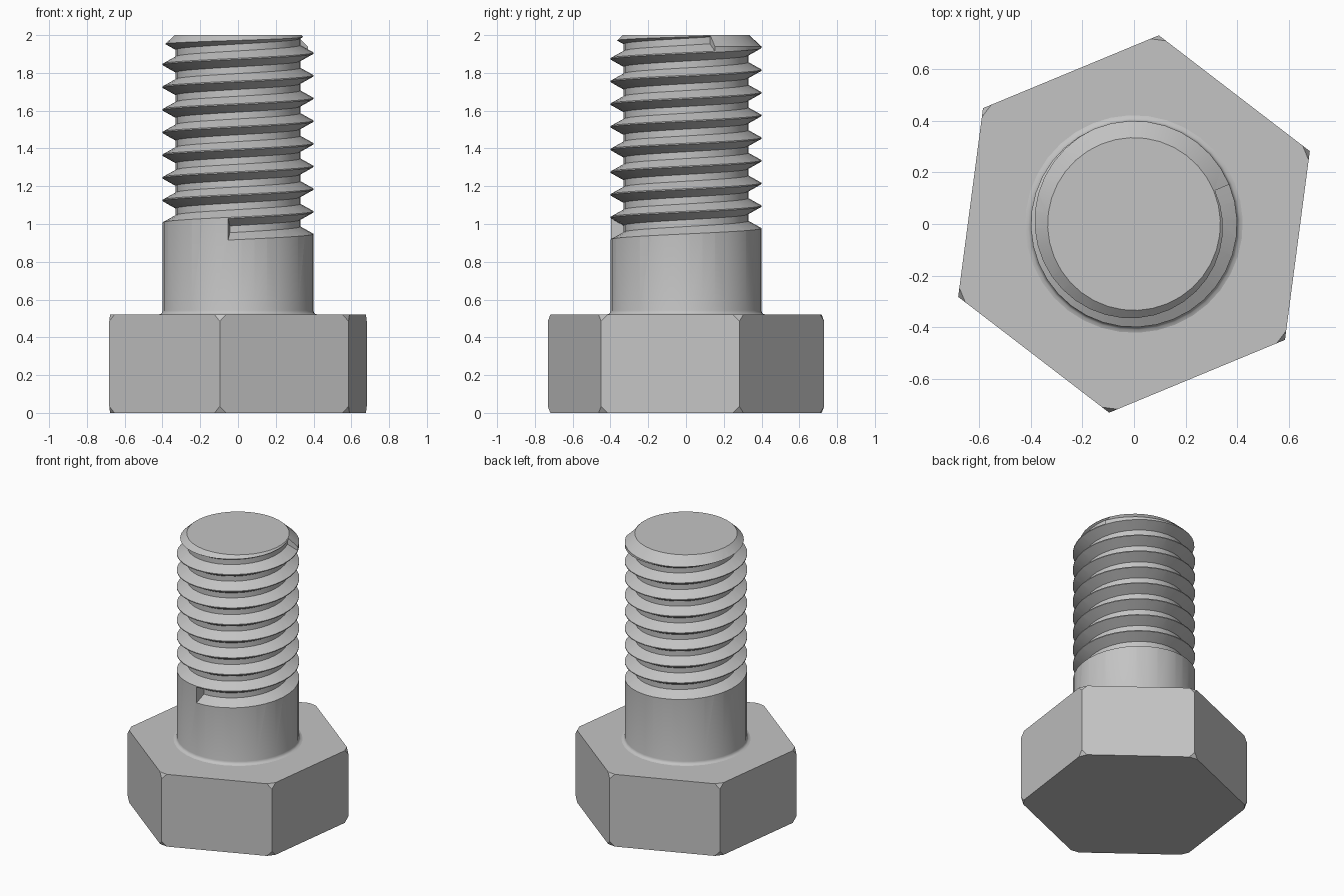
import bpy, bmesh
from math import sin, cos, radians

default = bpy.data.objects.get("Cube")
if default:
    bpy.data.objects.remove(default, do_unlink=True)

SEGMENTS = 36
STEP = 360 / SEGMENTS
START = -97.5          # angle where the thread groove begins
SWEEP = 3000           # total groove angle
PITCH = 0.12
HEAD_TOP = 0.52

steel = bpy.data.materials.new("grey_steel")
steel.use_nodes = True
GREY = (0.55, 0.55, 0.55, 1)
steel.diffuse_color = GREY
steel.node_tree.nodes["Principled BSDF"].inputs["Base Color"].default_value = GREY


def polar(r, degrees, z):
    a = radians(degrees)
    return (r * cos(a), r * sin(a), z)


def circle(r, z, sides, turn):
    return [polar(r, turn + i * 360 / sides, z) for i in range(sides)]


def loft(name, rings, corner_cut=0):
    """Skin a row of closed rings into a capped solid."""
    bm = bmesh.new()
    loops = [[bm.verts.new(p) for p in ring] for ring in rings]
    for a, b in zip(loops, loops[1:]):
        for i in range(len(a)):
            j = (i + 1) % len(a)
            bm.faces.new((a[i], a[j], b[j], b[i]))
    bm.faces.new(loops[0][::-1])
    bm.faces.new(loops[-1])
    if corner_cut:
        bmesh.ops.bevel(bm, geom=bm.verts[:], offset=corner_cut, offset_type='OFFSET',
                        segments=1, profile=0.5, affect='VERTICES')
    bmesh.ops.recalc_face_normals(bm, faces=bm.faces[:])
    mesh = bpy.data.meshes.new(name)
    bm.to_mesh(mesh)
    bm.free()
    mesh.materials.append(steel)
    obj = bpy.data.objects.new(name, mesh)
    bpy.context.collection.objects.link(obj)
    return obj


# Hexagonal head with clipped corners
head = loft("hex_head", [circle(0.738, z, 6, 22.5) for z in (0, HEAD_TOP)], corner_cut=0.035)

# Shank with a fillet at the head and a chamfered tip
profile = [(0.422, HEAD_TOP - 0.01), (0.422, HEAD_TOP), (0.41, HEAD_TOP + 0.004),
           (0.403, HEAD_TOP + 0.011), (0.4, HEAD_TOP + 0.022), (0.4, 1.94), (0.335, 2)]
shank = loft("threaded_shank", [circle(r, z, SEGMENTS, START) for r, z in profile])

# Helical groove cutter: flat root, sloping flanks
section = [(0.33, -0.018), (0.404, -0.0592), (0.43, -0.0592),
           (0.43, 0.0592), (0.404, 0.0592), (0.33, 0.018)]
rings = []
for i in range(round(SWEEP / STEP) + 1):
    angle = i * STEP
    middle = 0.972 + PITCH * angle / 360
    rings.append([polar(r, START + angle, middle + dz) for r, dz in section])
cutter = loft("groove_cutter", rings)
cutter.hide_render = True

# Cut the thread and keep the finished mesh
cut = shank.modifiers.new("thread", 'BOOLEAN')
cut.operation = 'DIFFERENCE'
cut.solver = 'EXACT'
cut.object = cutter
bpy.context.view_layer.update()
graph = bpy.context.evaluated_depsgraph_get()
threaded = bpy.data.meshes.new_from_object(shank.evaluated_get(graph))
shank.modifiers.clear()
shank.data = threaded
bpy.data.objects.remove(cutter, do_unlink=True)

# Smooth round surfaces, keep edges crisp
bpy.ops.object.select_all(action='DESELECT')
shank.select_set(True)
bpy.context.view_layer.objects.active = shank
bpy.ops.object.shade_smooth_by_angle(angle=radians(30))
